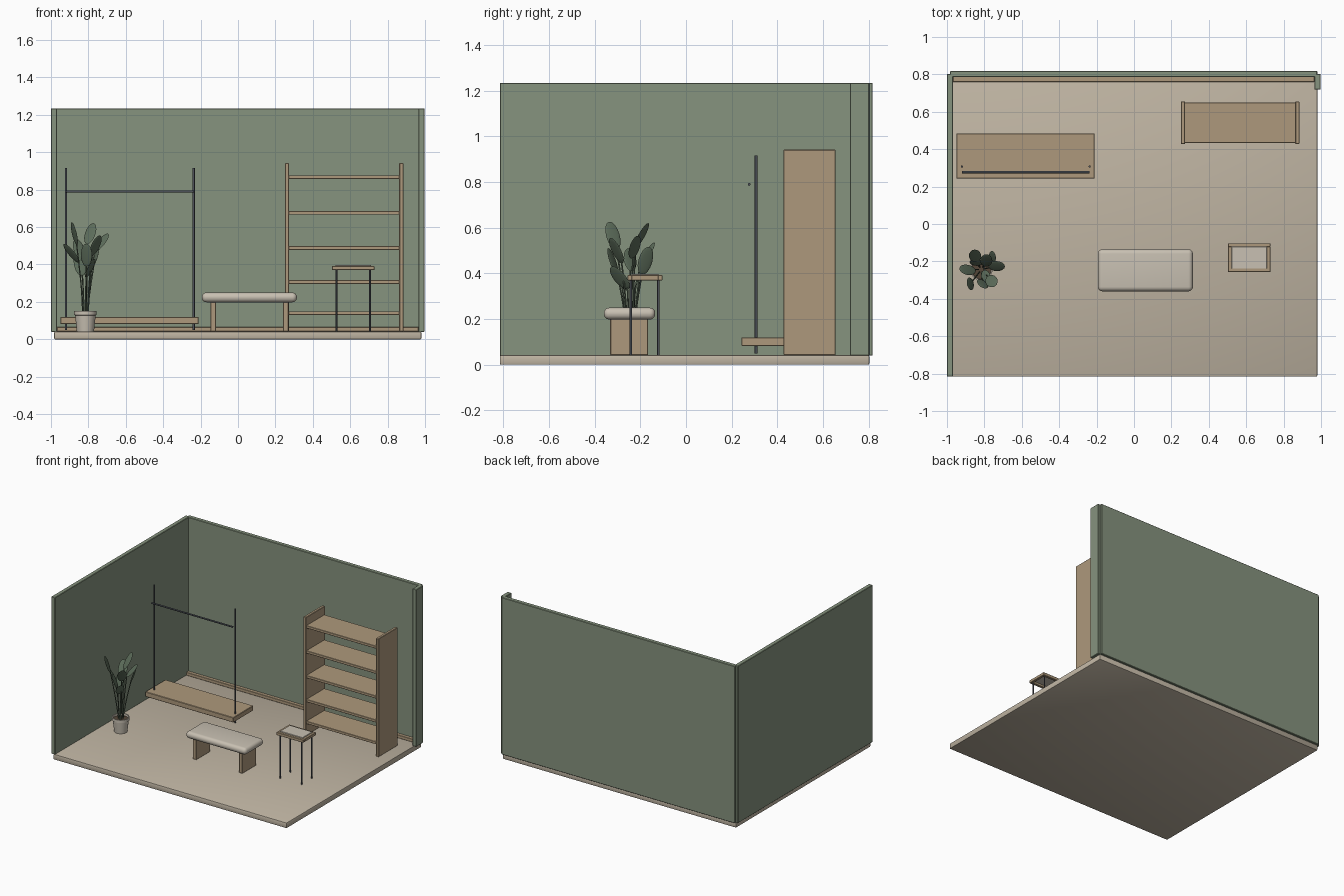
import bpy, bmesh, math
from mathutils import Vector, Matrix

if "Cube" in bpy.data.objects:
    bpy.data.objects.remove(bpy.data.objects["Cube"])


def mat(name, r, g, b):
    lin = [((c / 255 + 0.055) / 1.055) ** 2.4 for c in (r, g, b)]
    m = bpy.data.materials.new(name)
    m.diffuse_color = (*lin, 1)
    m.use_nodes = True
    m.node_tree.nodes["Principled BSDF"].inputs["Base Color"].default_value = m.diffuse_color
    return m


WALL = mat("sage green", 134, 147, 126)
FLOOR = mat("warm floor", 192, 181, 163)
WOOD = mat("oak wood", 174, 153, 124)
METAL = mat("dark metal", 78, 82, 90)
CREAM = mat("cream", 200, 192, 178)
LEAF = mat("leaf green", 92, 108, 90)
SOIL = mat("soil brown", 84, 70, 56)


def finish(name, bm, material, smooth=False):
    me = bpy.data.meshes.new(name)
    bmesh.ops.recalc_face_normals(bm, faces=bm.faces)
    for f in bm.faces:
        f.smooth = smooth
    bm.to_mesh(me)
    bm.free()
    ob = bpy.data.objects.new(name, me)
    bpy.context.collection.objects.link(ob)
    me.materials.append(material)
    if smooth:
        me.set_sharp_from_angle(angle=math.radians(35))
    return ob


def box(name, x, y, z, material, bevel=0.003, seg=1):
    """Box from (min, max) ranges, with softened edges."""
    bm = bmesh.new()
    bmesh.ops.create_cube(bm, size=1)
    for v in bm.verts:
        v.co = [r[0] + (c + 0.5) * (r[1] - r[0]) for c, r in zip(v.co, (x, y, z))]
    if bevel:
        bmesh.ops.bevel(bm, geom=bm.edges[:], offset=bevel, segments=seg,
                        profile=0.5, affect='EDGES')
    return finish(name, bm, material, seg > 1)


def rod(name, a, b, r, material, sides=12):
    """Thin cylinder between two points."""
    a, b = Vector(a), Vector(b)
    bm = bmesh.new()
    m = Matrix.Translation((a + b) / 2) @ (b - a).to_track_quat('Z', 'Y').to_matrix().to_4x4()
    bmesh.ops.create_cone(bm, cap_ends=True, segments=sides, radius1=r, radius2=r,
                          depth=(b - a).length, matrix=m)
    return finish(name, bm, material, True)


def lathe(name, profile, centre, material, sides=32):
    bm = bmesh.new()
    vs = [bm.verts.new((r, 0, z)) for r, z in profile]
    es = [bm.edges.new(p) for p in zip(vs, vs[1:])]
    bmesh.ops.spin(bm, geom=vs + es, cent=(0, 0, 0), axis=(0, 0, 1),
                   angle=2 * math.pi, steps=sides)
    bmesh.ops.remove_doubles(bm, verts=bm.verts, dist=1e-5)
    bmesh.ops.translate(bm, verts=bm.verts, vec=centre)
    return finish(name, bm, material, True)


# Room shell
box("floor", (-0.983, 0.98), (-0.816, 0.803), (0, 0.042), FLOOR, 0.006, 2)
box("back_wall", (-0.983, 0.98), (0.786, 0.818), (0.04, 1.235), WALL)
box("left_wall", (-1, -0.968), (-0.816, 0.803), (0.04, 1.235), WALL)
box("right_wall_return", (0.965, 0.998), (0.718, 0.803), (0.04, 1.235), WALL)
box("baseboard", (-0.968, 0.965), (0.76, 0.787), (0.042, 0.066), WOOD, 0.002)

# Clothes rail with its low platform
box("rail_platform", (-0.95, -0.21), (0.243, 0.484), (0.082, 0.12), WOOD)
for side, x in (("left", -0.92), ("right", -0.237)):
    rod(side + "_rail_post", (x, 0.307, 0.05), (x, 0.307, 0.916), 0.006, METAL)
rod("hanging_rail", (-0.92, 0.277, 0.79), (-0.237, 0.277, 0.79), 0.006, METAL)

# Open bookshelf
for side, x in (("left", 0.251), ("right", 0.862)):
    box(side + "_shelf_side", (x, x + 0.022), (0.427, 0.656), (0.042, 0.942), WOOD)
for i, z in enumerate((0.14, 0.306, 0.488, 0.676, 0.867)):
    box(f"shelf_{i + 1}", (0.271, 0.864), (0.433, 0.65), (z - 0.01, z + 0.01), WOOD, 0.002)

# Bench
box("bench_cushion", (-0.193, 0.315), (-0.36, -0.135), (0.198, 0.25), CREAM, 0.0245, 5)
for side, x in (("left", -0.148), ("right", 0.24)):
    box(side + "_bench_leg", (x, x + 0.03), (-0.332, -0.166), (0.042, 0.205), WOOD)

# Side table: frame, inset plate and four thin legs
X, Y, Z = (0.503, 0.729), (-0.257, -0.103), (0.37, 0.392)
W = 0.02
for side, y in (("front", Y[0]), ("back", Y[1] - W)):
    box(side + "_table_frame", X, (y, y + W), Z, WOOD, 0.002)
for side, x in (("left", X[0]), ("right", X[1] - W)):
    box(side + "_table_frame", (x, x + W), (Y[0] + W - 0.002, Y[1] - W + 0.002), Z, WOOD, 0.002)
box("table_plate", (X[0] + W - 0.002, X[1] - W + 0.002),
    (Y[0] + W - 0.002, Y[1] - W + 0.002), (0.386, 0.398), CREAM, 0.002)
for x in (0.526, 0.706):
    for y in (-0.242, -0.121):
        rod("table_leg", (x, y, 0.042), (x, y, 0.375), 0.005, METAL)

# Plant pot and soil
PX, PY = -0.816, -0.243
lathe("plant_pot", [(0, 0.042), (0.046, 0.042), (0.055, 0.128), (0.06, 0.13), (0.06, 0.152),
                    (0.053, 0.152), (0.05, 0.125)], (PX, PY, 0), CREAM)
lathe("pot_soil", [(0.051, 0.138), (0, 0.14)], (PX, PY, 0), SOIL)


def leaf(i, centre, length, width):
    """Oval leaf leaning outward on a curved stem."""
    c = Vector(centre)
    out = Vector((c.x - PX, c.y - PY, 0)).normalized()
    axis = (out * (0.35 + 0.25 * (i % 3)) + Vector((0, 0, 1))).normalized()
    side = Vector((-out.y, out.x, 0))
    nrm = axis.cross(side)
    # twist the blade a little so leaves face different ways
    side = Matrix.Rotation(0.5 * (i % 3 - 1), 3, axis) @ side
    bm = bmesh.new()
    bmesh.ops.create_uvsphere(bm, u_segments=16, v_segments=8, radius=1)
    nrm = axis.cross(side)
    for v in bm.verts:
        p = v.co.copy()
        v.co = c + axis * p.z * length / 2 + side * p.x * width / 2 + nrm * p.y * 0.004
    finish(f"leaf_{i + 1}", bm, LEAF, True)
    # stem
    base = Vector((PX, PY, 0.13)) + out * 0.015
    tip = c - axis * length * 0.45
    mid = (base + tip) / 2 - out * 0.008
    cu = bpy.data.curves.new(f"stem_{i + 1}", 'CURVE')
    cu.dimensions = '3D'
    cu.bevel_depth = 0.0035
    cu.bevel_resolution = 1
    sp = cu.splines.new('POLY')
    n = 6
    sp.points.add(n)
    for k in range(n + 1):
        t = k / n
        q = base * (1 - t) ** 2 + mid * 2 * t * (1 - t) + tip * t * t
        sp.points[k].co = (*q, 1)
    cu.materials.append(LEAF)
    bpy.context.collection.objects.link(bpy.data.objects.new(f"stem_{i + 1}", cu))


# Leaves by blade centre
for i, p in enumerate([(-0.875, -0.32, 0.565), (-0.79, -0.195, 0.565), (-0.735, -0.225, 0.515),
                       (-0.757, -0.178, 0.455), (-0.85, -0.17, 0.48), (-0.89, -0.245, 0.46),
                       (-0.81, -0.32, 0.45), (-0.762, -0.305, 0.5), (-0.79, -0.29, 0.38),
                       (-0.845, -0.205, 0.4)]):
    leaf(i, p, 0.13, 0.065)
